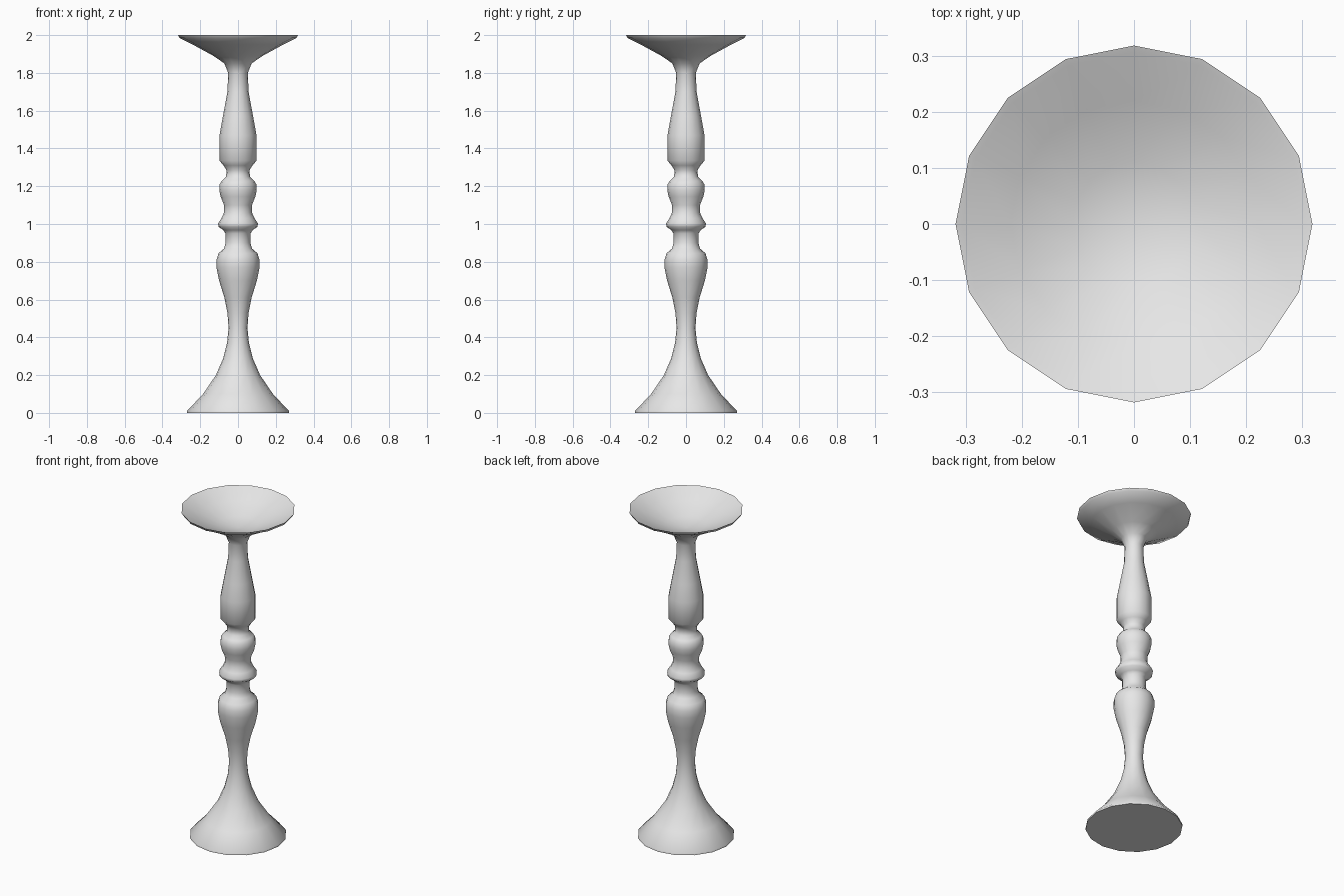
import bpy, bmesh, math

if "Cube" in bpy.data.objects:
    bpy.data.objects.remove(bpy.data.objects["Cube"])

SIDES = 16

ivory = bpy.data.materials.new("light_grey")
ivory.diffuse_color = (0.8, 0.8, 0.8, 1)
ivory.use_nodes = True
ivory.node_tree.nodes["Principled BSDF"].inputs["Base Color"].default_value = ivory.diffuse_color

# Turned silhouette (radius, height), from the foot up to the rim and down into the bowl
profile = [
    (0.27, 0.0), (0.27, 0.01), (0.185, 0.10), (0.117, 0.20), (0.078, 0.29),
    (0.058, 0.37), (0.05, 0.45), (0.056, 0.53), (0.072, 0.61), (0.10, 0.70),
    (0.114, 0.77), (0.114, 0.81), (0.103, 0.845), (0.074, 0.87), (0.066, 0.90),
    (0.066, 0.95), (0.078, 0.968), (0.103, 0.985), (0.106, 1.003), (0.088, 1.03),
    (0.074, 1.06), (0.074, 1.10), (0.092, 1.145), (0.099, 1.18), (0.097, 1.21),
    (0.085, 1.23), (0.063, 1.25), (0.061, 1.285), (0.077, 1.31), (0.098, 1.335),
    (0.098, 1.47), (0.08, 1.57), (0.056, 1.70), (0.052, 1.80), (0.072, 1.85),
    (0.13, 1.89), (0.24, 1.95), (0.31, 1.985), (0.318, 2.0),
    (0.306, 1.995), (0.22, 1.95), (0.11, 1.905),
]

bm = bmesh.new()
rings = []
for r, z in profile:
    rings.append([bm.verts.new((r * math.cos(2 * math.pi * i / SIDES),
                                r * math.sin(2 * math.pi * i / SIDES), z))
                  for i in range(SIDES)])
for lower, upper in zip(rings, rings[1:]):
    for i in range(SIDES):
        j = (i + 1) % SIDES
        bm.faces.new((lower[i], lower[j], upper[j], upper[i]))

# Flat underside and bowl centre
bm.faces.new(rings[0][::-1])
centre = bm.verts.new((0, 0, 1.885))
for i in range(SIDES):
    bm.faces.new((rings[-1][i], rings[-1][(i + 1) % SIDES], centre))
bmesh.ops.recalc_face_normals(bm, faces=bm.faces)

mesh = bpy.data.meshes.new("candle_stand")
bm.to_mesh(mesh)
bm.free()
mesh.materials.append(ivory)
stand = bpy.data.objects.new("candle_stand", mesh)
bpy.context.collection.objects.link(stand)

# Smooth turned surface with crisp rim and foot
bpy.context.view_layer.objects.active = stand
stand.select_set(True)
bpy.ops.object.shade_smooth_by_angle(angle=math.radians(50))
